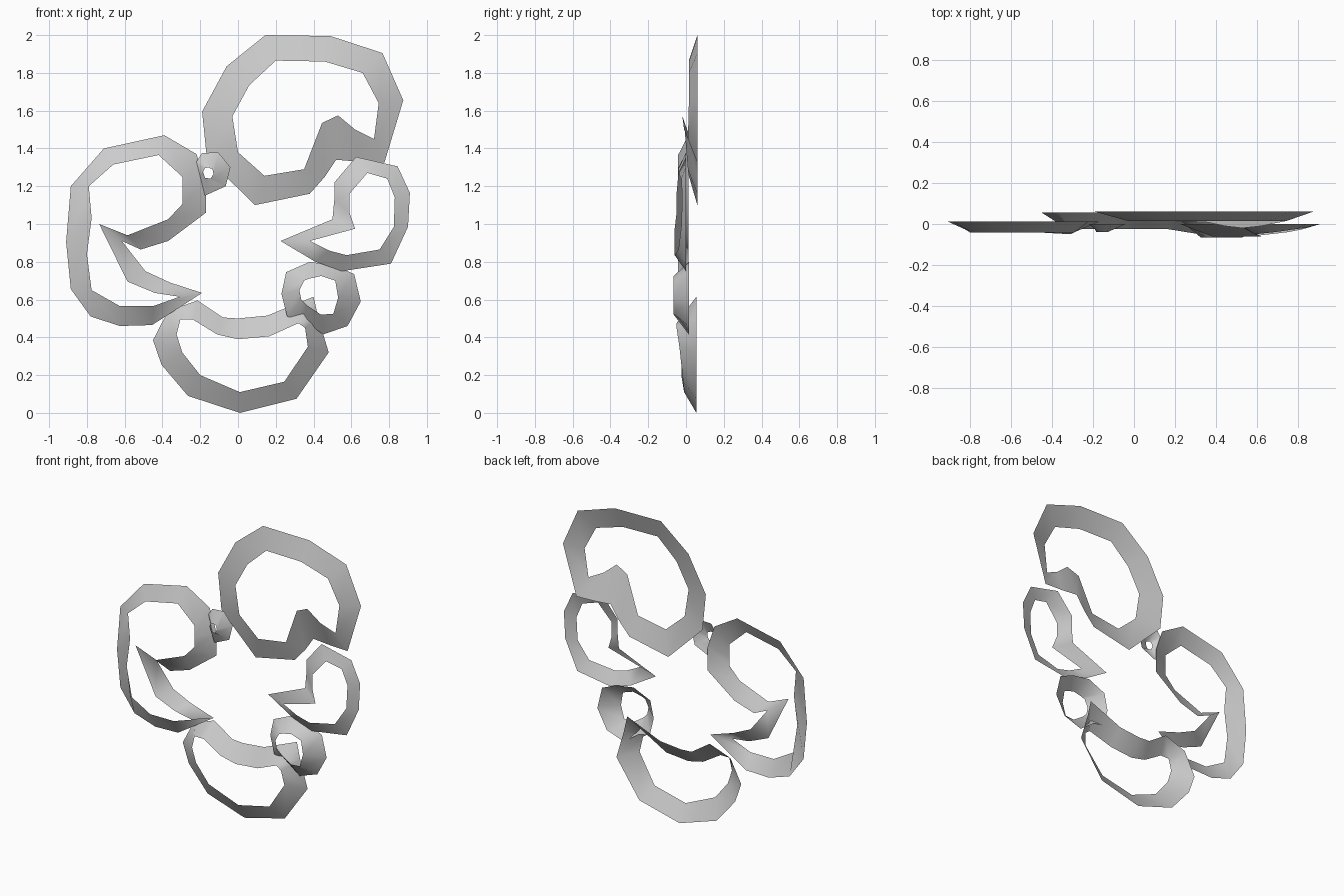
import bpy


def band(name, y_out, y_in, rim):
    """Closed thin ribbon between an outer and an inner loop.
    Each entry: outer x, outer z, inner x, inner z, optional inner y."""
    n = len(rim)
    verts = [(p[0], y_out, p[1]) for p in rim]
    verts += [(p[2], p[4] if len(p) > 4 else y_in, p[3]) for p in rim]
    faces = [(i, (i + 1) % n, n + (i + 1) % n, n + i) for i in range(n)]
    me = bpy.data.meshes.new(name)
    me.from_pydata(verts, [], faces)
    me.update()
    for f in me.polygons:
        f.use_smooth = True
    ob = bpy.data.objects.new(name, me)
    bpy.context.collection.objects.link(ob)
    return ob


# Large top loop
band("top_loop", 0.06, 0.015, [
    (.145, 2.0, .20, 1.865), (.49, 1.995, .46, 1.86), (.765, 1.905, .66, 1.80),
    (.875, 1.655, .745, 1.64), (.775, 1.325, .72, 1.45, .01), (.64, 1.33, .62, 1.50, -.01),
    (.52, 1.34, .53, 1.575, -.02), (.46, 1.25, .445, 1.535, -.01), (.38, 1.16, .35, 1.29, .01),
    (.09, 1.10, .14, 1.255), (-.165, 1.35, 0, 1.38), (-.19, 1.595, -.03, 1.57),
    (-.06, 1.835, .06, 1.735)])

# Kidney-shaped left loop
band("left_loop", 0.012, -0.042, [
    (-.39, 1.47, -.42, 1.365), (-.22, 1.37, -.295, 1.25), (-.17, 1.22, -.295, 1.17),
    (-.17, 1.06, -.295, 1.105), (-.37, .91, -.37, 1.025), (-.515, .865, -.585, .94),
    (-.615, .91, -.735, 1.0), (-.49, .75, -.585, .695), (-.36, .69, -.44, .635),
    (-.19, .635, -.31, .615, -.05), (-.455, .465, -.45, .565), (-.625, .46, -.625, .565),
    (-.78, .51, -.775, .65), (-.885, .655, -.80, .84), (-.91, .905, -.775, 1.03),
    (-.885, 1.2, -.79, 1.2), (-.71, 1.4, -.66, 1.315)])

# Tiny link between left and top loops
band("small_link", 0.0, -0.04, [
    (-.19, 1.375, -.16, 1.30), (-.105, 1.38, -.135, 1.29), (-.04, 1.30, -.13, 1.265),
    (-.065, 1.20, -.145, 1.24), (-.175, 1.15, -.175, 1.245), (-.2, 1.25, -.185, 1.275),
    (-.22, 1.33, -.175, 1.295)])

# Crescent bottom loop
band("bottom_loop", 0.055, -0.025, [
    (.01, 0, .01, .11, -.01), (.31, .075, .245, .165, -.015), (.48, .32, .37, .35, -.035),
    (.425, .505, .355, .45, -.05), (.40, .615, .32, .475, -.05), (.155, .515, .165, .405),
    (0, .5, 0, .39), (-.08, .505, -.11, .415), (-.215, .595, -.24, .495),
    (-.37, .54, -.305, .495), (-.45, .385, -.325, .415), (-.405, .255, -.295, .32),
    (-.265, .09, -.20, .20)])

# Right loop with pointed tip
band("right_loop", 0.0, -0.05, [
    (.625, 1.355, .685, 1.27, -.04), (.845, 1.305, .79, 1.24, -.025), (.91, 1.165, .83, 1.14, -.02),
    (.90, .985, .825, .985, -.025), (.81, .79, .75, .865, -.04), (.55, .75, .575, .835, -.06),
    (.41, .80, .48, .86, -.06), (.225, .91, .38, .91, -.06), (.50, 1.025, .62, .975, -.06),
    (.51, 1.13, .59, 1.06), (.51, 1.22, .59, 1.16)])

# Medium ring between right and bottom loops
band("medium_link", 0.015, -0.065, [
    (.38, .80, .375, .71), (.51, .78, .44, .725), (.615, .735, .515, .70),
    (.65, .59, .53, .61), (.58, .46, .505, .525), (.45, .415, .44, .52),
    (.34, .495, .365, .57), (.26, .51, .335, .60), (.23, .63, .325, .65),
    (.255, .745, .35, .70)])
